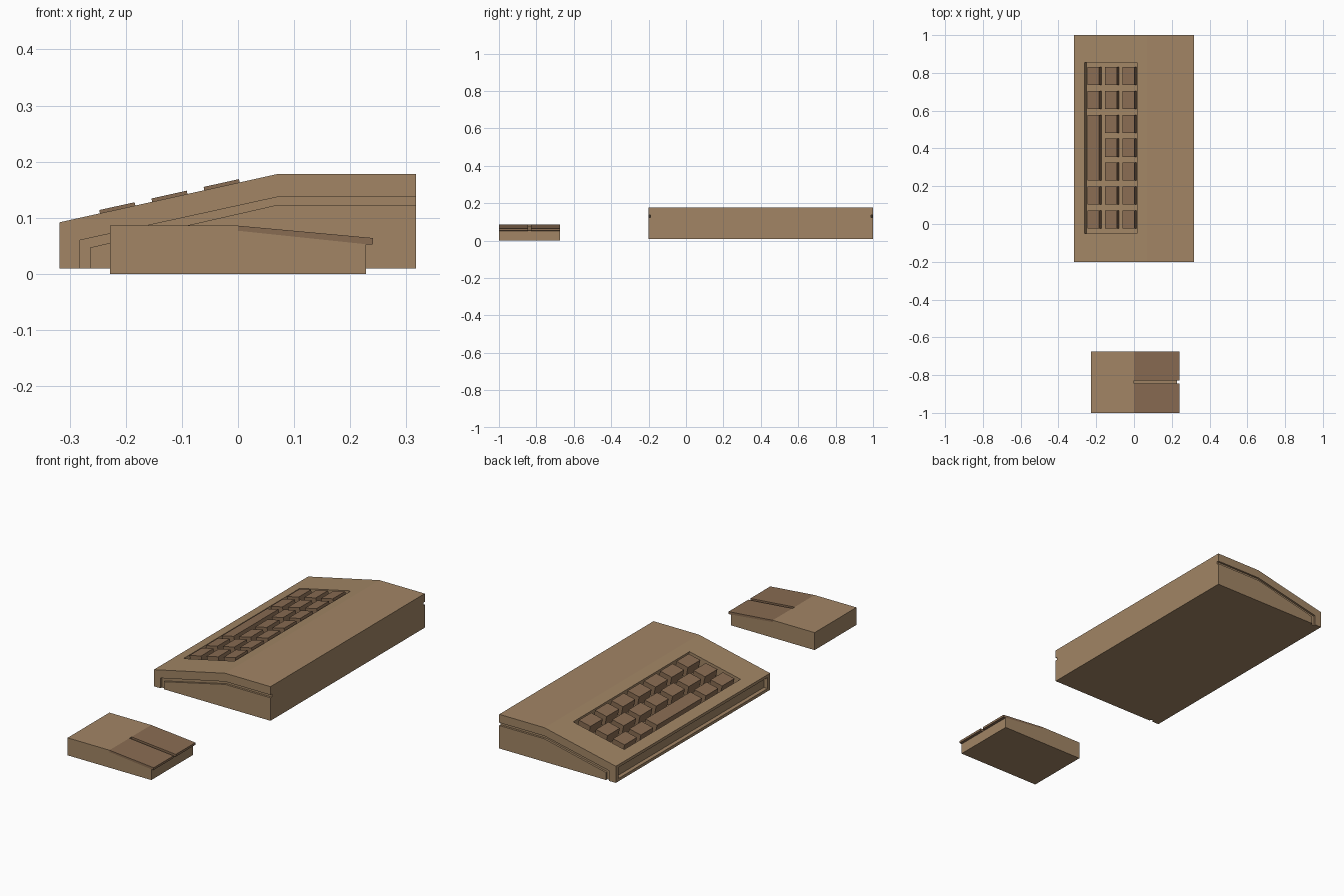
import bpy, bmesh, math
from mathutils import Matrix

if "Cube" in bpy.data.objects:
    bpy.data.objects.remove(bpy.data.objects["Cube"])


def material(name, rgb):
    m = bpy.data.materials.new(name)
    m.diffuse_color = (*rgb, 1)
    m.use_nodes = True
    m.node_tree.nodes["Principled BSDF"].inputs["Base Color"].default_value = m.diffuse_color
    return m


CASE = material("case_tan", (0.36, 0.235, 0.13))
KEY = material("key_brown", (0.25, 0.15, 0.085))


def prism(name, profile, y0, y1, mat, matrix=None):
    """Extrude an xz profile along y."""
    bm = bmesh.new()
    face = bm.faces.new([bm.verts.new((x, y0, z)) for x, z in profile])
    ext = bmesh.ops.extrude_face_region(bm, geom=[face])["geom"]
    bmesh.ops.translate(bm, vec=(0, y1 - y0, 0),
                        verts=[g for g in ext if isinstance(g, bmesh.types.BMVert)])
    bmesh.ops.recalc_face_normals(bm, faces=bm.faces)
    if matrix:
        bm.transform(matrix)
    mesh = bpy.data.meshes.new(name)
    bm.to_mesh(mesh)
    bm.free()
    mesh.materials.append(mat)
    ob = bpy.data.objects.new(name, mesh)
    bpy.context.collection.objects.link(ob)
    return ob


def rect(x0, x1, z0, z1):
    return [(x0, z0), (x1, z0), (x1, z1), (x0, z1)]


def cut(target, cutter):
    mod = target.modifiers.new("cut", 'BOOLEAN')
    mod.operation, mod.solver, mod.object = 'DIFFERENCE', 'EXACT', cutter
    bpy.context.view_layer.objects.active = target
    bpy.ops.object.modifier_apply(modifier=mod.name)
    bpy.data.objects.remove(cutter)


# Keyboard case: wedge with a flat rear deck
case = prism("keyboard_case", [(-0.318, 0.01), (0.317, 0.01), (0.317, 0.178),
                               (0.07, 0.178), (-0.318, 0.092)], -0.2, 1.0, CASE)

# Seam grooves on both ends
groove = [(-0.282, 0), (-0.282, 0.06), (0.07, 0.137), (0.35, 0.137),
          (0.35, 0.123), (0.07, 0.123), (-0.264, 0.047), (-0.264, 0)]
for y0, y1 in ((-0.25, -0.19), (0.99, 1.05)):
    cut(case, prism("groove_cutter", groove, y0, y1, CASE))

# Long recess in the low edge
cut(case, prism("edge_cutter", rect(-0.4, -0.298, 0.024, 0.078), -0.18, 0.98, CASE))

# Key well, square to the sloping deck
slope = math.atan2(0.086, 0.388)
tilt = Matrix.Translation((-0.318, 0, 0.092)) @ Matrix.Rotation(-slope, 4, 'Y')
c = math.cos(slope)
cut(case, prism("well_cutter", rect(0.056 / c, 0.334 / c, -0.045, 0.05),
                -0.05, 0.855, CASE, tilt))

# Keys: three columns of seven, the low column has one long bar
rows = [(-0.024 + i * 0.1265, 0.072 + i * 0.1265) for i in range(7)]
bar_rows = rows[:2] + [(rows[2][0], rows[4][1])] + rows[5:]
for col, x in enumerate((0.072, 0.165, 0.258)):
    for i, (y0, y1) in enumerate(bar_rows if col == 0 else rows):
        prism(f"key_{col}_{i}", rect(x / c, (x + 0.063) / c, -0.046, 0.006),
              y0, y1, KEY, tilt)

# Mouse body with sloping nose
prism("mouse_body", [(-0.228, 0), (0.228, 0), (0.228, 0.053), (0, 0.077),
                     (0, 0.086), (-0.228, 0.086)], -1.0, -0.675, CASE)

# Two mouse buttons overhanging the nose
for side, y0, y1 in (("near", -1.0, -0.845), ("far", -0.828, -0.675)):
    prism(f"mouse_button_{side}", [(0, 0.076), (0.228, 0.052), (0.241, 0.053),
                                   (0.241, 0.064), (0, 0.086)], y0, y1, KEY)
